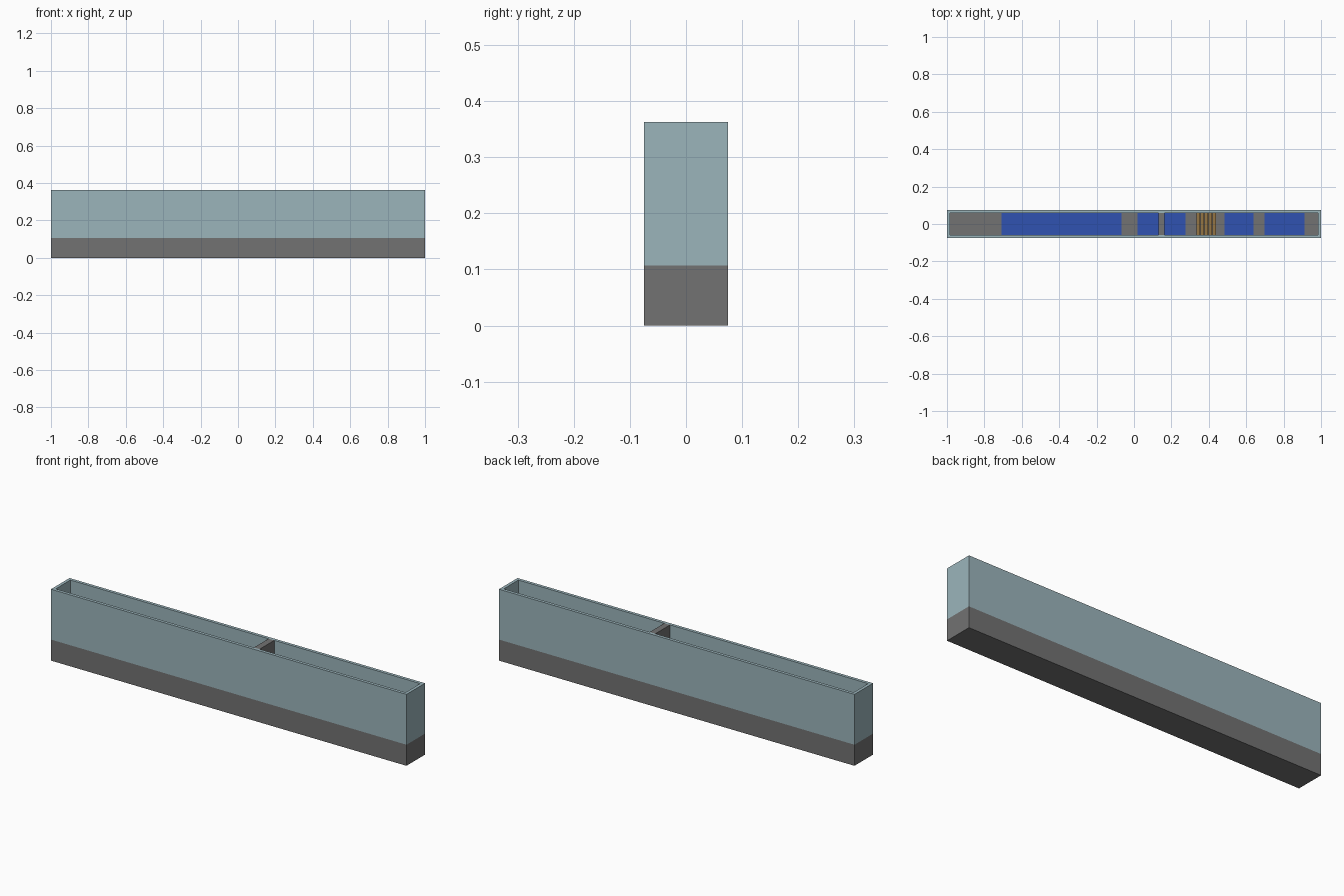
import bpy

cube = bpy.data.objects.get("Cube")
if cube:
    bpy.data.objects.remove(cube, do_unlink=True)


def material(name, rgb):
    m = bpy.data.materials.new(name)
    m.use_nodes = True
    colour = (*rgb, 1.0)
    m.diffuse_color = colour
    m.node_tree.nodes["Principled BSDF"].inputs["Base Color"].default_value = colour
    return m


concrete = material("concrete grey", (0.17, 0.17, 0.17))
glass = material("pale teal", (0.33, 0.46, 0.50))
blue = material("water blue", (0.03, 0.085, 0.44))
wood = material("plank brown", (0.30, 0.18, 0.06))


def box(name, x, y, z, mat):
    """Box spanning the (low, high) pairs x, y and z."""
    bpy.ops.mesh.primitive_cube_add(size=1)
    ob = bpy.context.object
    ob.name = name
    ob.location = [(a + b) / 2 for a, b in (x, y, z)]
    ob.scale = [b - a for a, b in (x, y, z)]
    bpy.ops.object.transform_apply(location=True, scale=True)
    ob.data.materials.append(mat)
    return ob


LENGTH, WIDTH, HEIGHT = 1.0, 0.0745, 0.363   # half length, half width, height
WALL, BASE = 0.016, 0.107
POOL_DEPTH, WATER_DROP = 0.03, 0.004
inner_x, inner_y = LENGTH - WALL, WIDTH - WALL
across = (-inner_y, inner_y)

# Solid lower slab and the raised floor segments between the pools
floor_low = BASE - POOL_DEPTH
box("base", (-LENGTH, LENGTH), (-WIDTH, WIDTH), (0, floor_low), concrete)
pools = [(-0.708, -0.067), (0.019, 0.131), (0.163, 0.275),
         (0.484, 0.639), (0.698, 0.912)]
start = -inner_x
for low, high in pools + [(inner_x, inner_x)]:
    box("floor_segment", (start, low), across, (floor_low, BASE), concrete)
    start = high

# Water in each pool
for pool in pools:
    box("water", pool, across, (floor_low, BASE - WATER_DROP), blue)

# Perimeter wall: grey skirt below, pale wall above
for part, z, mat in (("skirt", (floor_low, BASE), concrete),
                     ("wall", (BASE, HEIGHT), glass)):
    for side in (-1, 1):
        y = sorted((side * inner_y, side * WIDTH))
        x = sorted((side * inner_x, side * LENGTH))
        box("long_" + part, (-LENGTH, LENGTH), y, z, mat)
        box("end_" + part, x, across, z, mat)

# Full-height partition
box("partition", (0.131, 0.163), across, (BASE - POOL_DEPTH, HEIGHT), concrete)

# Row of planks
PLANKS, PITCH, GAP = 5, 0.0215, 0.003
for i in range(PLANKS):
    x = 0.335 + i * PITCH
    box("plank", (x, x + PITCH - GAP), across, (BASE, BASE + 0.01), wood)
